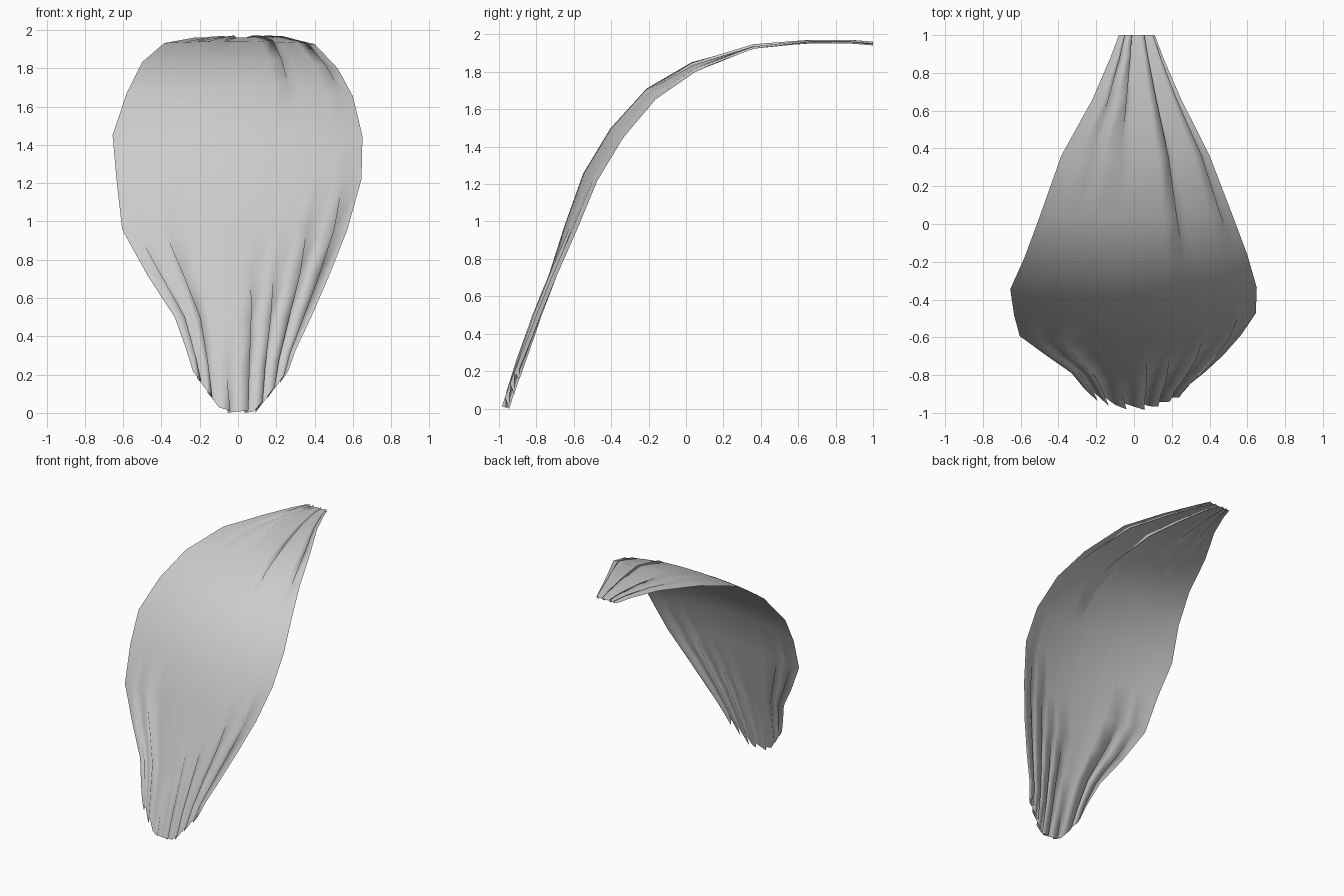
import bpy, bmesh
from mathutils import Vector

if "Cube" in bpy.data.objects:
    bpy.data.objects.remove(bpy.data.objects["Cube"])

# centre line from stem to tip: y, z, left half width, right half width,
# backward bow of the left and right rims, rise of the rims along the sheet
rows = [
    (-0.965, 0.01, 0.235, 0.26, 0.0, 0.01, 0.22),
    (-0.90, 0.22, 0.27, 0.30, 0.0, 0.02, 0.12),
    (-0.815, 0.49, 0.33, 0.38, 0.02, 0.03, 0.02),
    (-0.73, 0.73, 0.47, 0.475, 0.04, 0.04, 0),
    (-0.65, 0.98, 0.605, 0.57, 0.06, 0.07, 0),
    (-0.55, 1.26, 0.635, 0.645, 0.075, 0.085, 0),
    (-0.405, 1.50, 0.655, 0.65, 0.075, 0.085, 0),
    (-0.21, 1.715, 0.58, 0.60, 0.05, 0.075, 0),
    (0.03, 1.855, 0.50, 0.52, 0.02, 0.055, 0),
    (0.36, 1.945, 0.385, 0.40, 0.01, 0.015, 0),
    (0.66, 1.965, 0.22, 0.25, 0.0, 0.0, 0),
    (0.88, 1.965, 0.125, 0.155, 0.0, 0.0, 0),
    (1.00, 1.955, 0.08, 0.11, 0.0, 0.0, 0),
]

# pleats: position across the sheet, overlap and reach at the stem, overlap and reach at the tip
pleats = [
    (-0.86, 0.06, 4, 0.00, 3),
    (-0.62, 0.07, 4, 0.05, 3),
    (-0.20, 0.05, 1, 0.08, 3),
    (0.17, 0.06, 3, 0.00, 3),
    (0.42, 0.09, 3, 0.09, 5),
    (0.66, 0.09, 4, 0.00, 3),
    (0.88, 0.06, 5, 0.06, 5),
]


def columns(i):
    """Positions across the sheet and their depth, with folded pairs at each pleat."""
    items = [(u, [(u, 0.0)]) for u in (-1, -0.74, -0.42, -0.02, 0.3, 0.54, 0.77, 1)]
    for u, base, reach, tip, tip_reach in pleats:
        d = base * max(0, 1 - i / reach) ** 0.5
        d += tip * max(0, 1 - (len(rows) - 1 - i) / tip_reach) ** 0.5
        tip_half = i > len(rows) / 2
        lift = (0.01 if tip_half else 0.02) * min(1, d / 0.06)
        gap = 0.025 - d * 1.1
        items.append((u, [(u - gap, lift), (u + gap, -lift)]))
    # sort by resting position so the folded order is kept
    return [p for _, pair in sorted(items, key=lambda k: k[0]) for p in pair]


# petal: one pleated open sheet lofted along the centre line
bm = bmesh.new()
grid = []
for i, (y, z, left, right, bow_l, bow_r, rise) in enumerate(rows):
    a, b = rows[max(i - 1, 0)], rows[min(i + 1, len(rows) - 1)]
    along = Vector((0, b[0] - a[0], b[1] - a[1])).normalized()
    normal = Vector((0, -along.z, along.y))
    line = []
    for u, h in columns(i):
        half, bow = (right, bow_r) if u > 0 else (left, bow_l)
        lifted = rise * max(0, abs(u) - 0.35) / 0.65
        co = Vector((u * half, y, z)) + normal * (h - bow * u * u) + along * lifted
        line.append(bm.verts.new(co))
    grid.append(line)
for r0, r1 in zip(grid, grid[1:]):
    for j in range(len(r0) - 1):
        bm.faces.new((r0[j], r0[j + 1], r1[j + 1], r1[j]))

# stand on the ground
zmin = min(v.co.z for v in bm.verts)
for v in bm.verts:
    v.co.z -= zmin

mesh = bpy.data.meshes.new("petal")
bm.to_mesh(mesh)
bm.free()
for p in mesh.polygons:
    p.use_smooth = True
petal = bpy.data.objects.new("petal", mesh)
bpy.context.collection.objects.link(petal)
